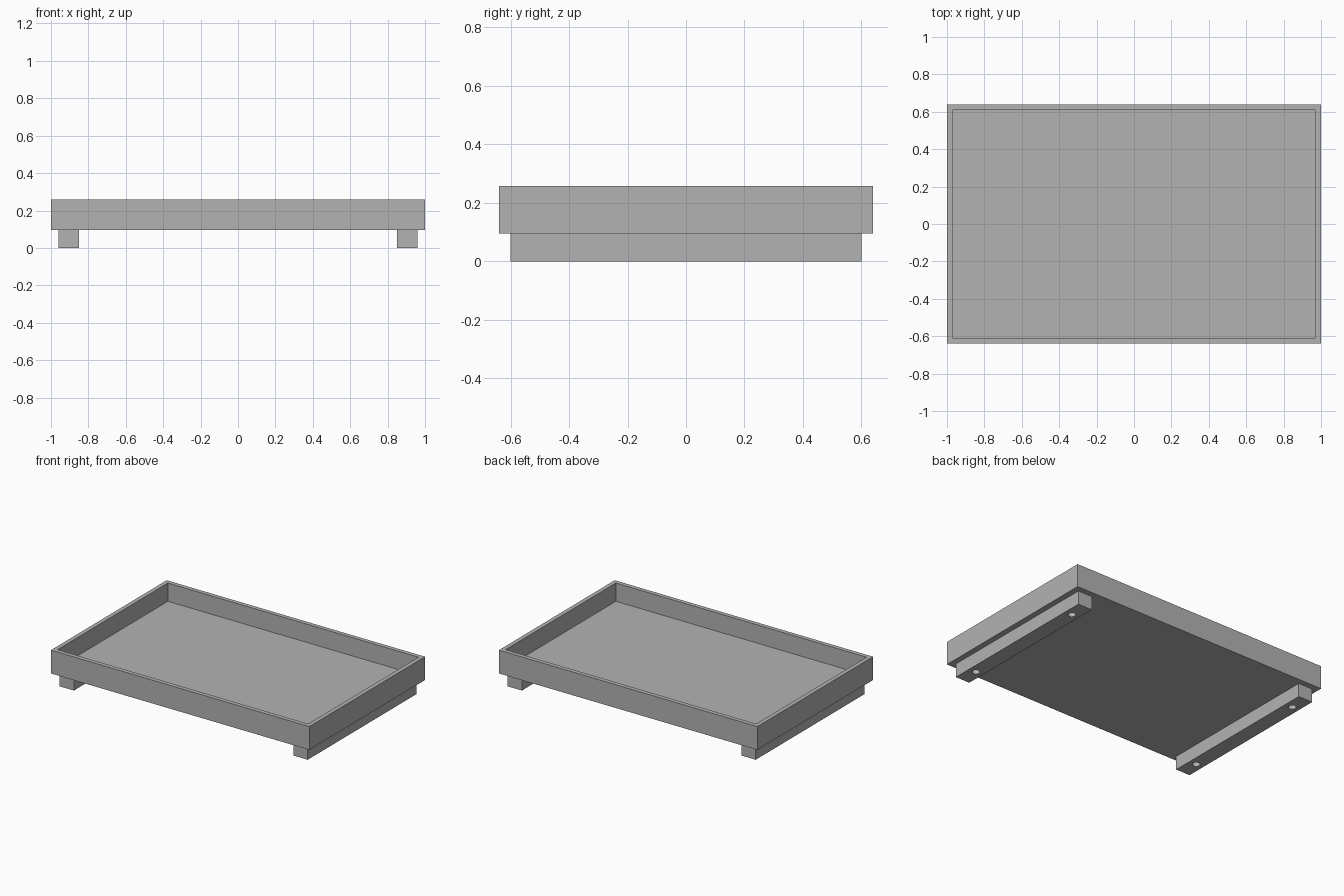
import bpy, bmesh
from mathutils import Matrix

default = bpy.data.objects.get("Cube")
if default:
    bpy.data.objects.remove(default, do_unlink=True)

GREY = (0.45, 0.45, 0.45, 1)
grey = bpy.data.materials.new("plain_grey")
grey.use_nodes = True
grey.diffuse_color = GREY
grey.node_tree.nodes["Principled BSDF"].inputs["Base Color"].default_value = GREY

LEG_H, TOP, FLOOR, WALL = 0.095, 0.258, 0.13, 0.03


def make_object(name, bm):
    mesh = bpy.data.meshes.new(name)
    bm.to_mesh(mesh)
    bm.free()
    mesh.materials.append(grey)
    obj = bpy.data.objects.new(name, mesh)
    bpy.context.collection.objects.link(obj)
    return obj


def box(size, centre):
    bm = bmesh.new()
    bmesh.ops.create_cube(
        bm, size=1, matrix=Matrix.Translation(centre) @ Matrix.Diagonal((*size, 1)))
    return bm


# Tray: a box whose top face is inset and sunk to leave a thin rim
bm = box((2, 1.28, TOP - LEG_H), (0, 0, (TOP + LEG_H) / 2))
top = max(bm.faces, key=lambda f: f.calc_center_median().z)
bmesh.ops.inset_region(bm, faces=[top], thickness=WALL, use_even_offset=True)
rim_verts = list(top.verts)
hollow = bmesh.ops.extrude_face_region(bm, geom=[top])
bmesh.ops.translate(bm, vec=(0, 0, FLOOR - TOP),
                    verts=[v for v in hollow["geom"] if isinstance(v, bmesh.types.BMVert)])
if top.is_valid:
    bmesh.ops.delete(bm, geom=[top], context='FACES_ONLY')
bmesh.ops.recalc_face_normals(bm, faces=bm.faces)
make_object("tray", bm)

# Runners: one bar along each short side, with two screw holes from below
for side, x in (("left", 0.905), ("right", -0.905)):
    runner = make_object(side + "_runner", box((0.11, 1.2, LEG_H), (x, 0, LEG_H / 2)))
    bm = bmesh.new()
    for y in (-0.47, 0.47):
        bmesh.ops.create_cone(bm, cap_ends=True, segments=24, radius1=0.025,
                              radius2=0.025, depth=0.3,
                              matrix=Matrix.Translation((x, y, LEG_H / 2)))
    cutter = make_object(side + "_hole_cutter", bm)
    cutter.hide_render = True
    cut = runner.modifiers.new("screw_holes", 'BOOLEAN')
    cut.operation = 'DIFFERENCE'
    cut.solver = 'EXACT'
    cut.object = cutter
    bpy.ops.object.select_all(action='DESELECT')
    runner.select_set(True)
    bpy.context.view_layer.objects.active = runner
    bpy.ops.object.modifier_apply(modifier=cut.name)
    bpy.ops.object.shade_smooth_by_angle()
    bpy.data.objects.remove(cutter, do_unlink=True)
